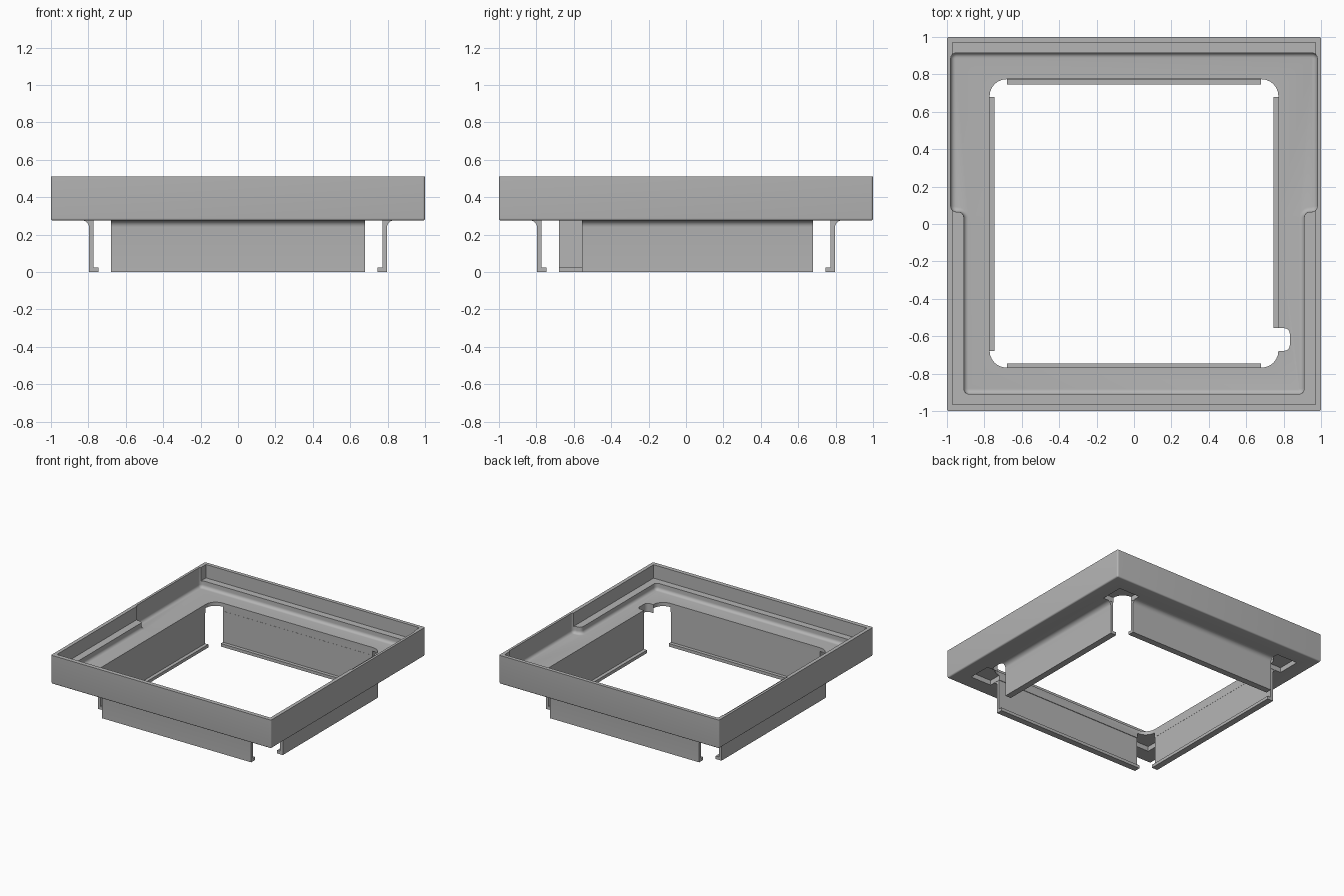
import bpy, bmesh, math

if "Cube" in bpy.data.objects:
    bpy.data.objects.remove(bpy.data.objects["Cube"])

grey = bpy.data.materials.new("plain grey")
grey.use_nodes = True
GREY = (0.46, 0.46, 0.46, 1)
grey.diffuse_color = GREY
grey.node_tree.nodes["Principled BSDF"].inputs["Base Color"].default_value = GREY


def prism(name, points, z0, z1, corner=0.0, bottom=0.0):
    """Extrude an outline upward, rounding its corners and its bottom rim."""
    bm = bmesh.new()
    base = bm.faces.new([bm.verts.new((x, y, z0)) for x, y in points])
    top = bmesh.ops.extrude_face_region(bm, geom=[base])["geom"]
    bmesh.ops.translate(bm, vec=(0, 0, z1 - z0),
                        verts=[v for v in top if isinstance(v, bmesh.types.BMVert)])
    bmesh.ops.recalc_face_normals(bm, faces=bm.faces)
    if corner:
        edges = [e for e in bm.edges if abs(e.verts[0].co.z - e.verts[1].co.z) > 0.01]
        bmesh.ops.bevel(bm, geom=edges, offset=corner, segments=6,
                        profile=0.5, affect='EDGES')
    if bottom:
        edges = [e for e in bm.edges if all(abs(v.co.z - z0) < 1e-4 for v in e.verts)]
        bmesh.ops.bevel(bm, geom=edges, offset=bottom, segments=5,
                        profile=0.5, affect='EDGES')
    mesh = bpy.data.meshes.new(name)
    bm.to_mesh(mesh)
    bm.free()
    mesh.materials.append(grey)
    obj = bpy.data.objects.new(name, mesh)
    bpy.context.collection.objects.link(obj)
    return obj


def rect(x0, x1, y0, y1):
    return [(x0, y0), (x1, y0), (x1, y1), (x0, y1)]


def cut(target, cutter):
    """Subtract the cutter, keep the result and drop the cutter."""
    mod = target.modifiers.new("cut", 'BOOLEAN')
    mod.operation = 'DIFFERENCE'
    mod.solver = 'EXACT'
    mod.object = cutter
    graph = bpy.context.evaluated_depsgraph_get()
    mesh = bpy.data.meshes.new_from_object(target.evaluated_get(graph))
    target.modifiers.clear()
    target.data = mesh
    bpy.data.objects.remove(cutter)


def smooth(obj):
    bpy.ops.object.select_all(action='DESELECT')
    obj.select_set(True)
    bpy.context.view_layer.objects.active = obj
    bpy.ops.object.shade_smooth_by_angle(angle=math.radians(30))


TOP, LEDGE, FLOOR, UNDER = 0.51, 0.40, 0.345, 0.275

# Tray body with rounded lower rim
tray = prism("tray_frame", rect(-1, 1, -1, 1), UNDER, TOP, corner=0.012, bottom=0.0)
rim = tray.modifiers.new("rim", 'BEVEL')
rim.limit_method = 'WEIGHT'
rim.width, rim.segments = 0.03, 5
weights = tray.data.attributes.new("bevel_weight_edge", 'FLOAT', 'EDGE')
for e in tray.data.edges:
    if all(tray.data.vertices[v].co.z < UNDER + 0.001 for v in e.vertices):
        weights.data[e.index].value = 1.0
graph = bpy.context.evaluated_depsgraph_get()
beveled = bpy.data.meshes.new_from_object(tray.evaluated_get(graph))
tray.modifiers.clear()
tray.data = beveled

# Upper recess that leaves the ledge
cut(tray, prism("ledge_cutter", rect(-0.97, 0.97, -0.965, 0.97), LEDGE, 0.6))

# Main cavity, wider behind the side ledges
cavity = [(-0.91, -0.91), (0.91, -0.91), (0.91, 0.065), (0.98, 0.065),
          (0.98, 0.915), (-0.98, 0.915), (-0.98, 0.065), (-0.91, 0.065)]
cut(tray, prism("cavity_cutter", cavity, FLOOR, 0.62, corner=0.03, bottom=0.025))

# Central opening and side notch
cut(tray, prism("opening_cutter", rect(-0.772, 0.772, -0.768, 0.774), 0.2, 0.5, corner=0.09))
cut(tray, prism("notch_cutter", rect(0.70, 0.833, -0.678, -0.557), 0.2, 0.5, corner=0.03))

# Shallow pockets under the four corners
for sx in (-1, 1):
    for sy in (-1, 1):
        xs, ys = sorted((sx * 0.68, sx * 0.87)), sorted((sy * 0.68, sy * 0.87))
        cut(tray, prism("pocket_cutter", rect(*xs, *ys), 0.2, 0.315))
smooth(tray)


# Skirt cross-section: distance from centre and height, with lip and flare
section = [(0.797, 0), (0.745, 0), (0.745, 0.025), (0.773, 0.025), (0.773, 0.28), (0.832, 0.28)]
section += [(0.832 - 0.035 * math.sin(a), 0.24 + 0.035 * math.cos(a))
            for a in [i * math.pi / 12 for i in range(7)]]


def skirt(name, start, end, turn):
    """Sweep the section along one side of the opening."""
    obj = prism(name, section, start, end)
    c, s = round(math.cos(turn)), round(math.sin(turn))
    for v in obj.data.vertices:
        d, h, t = v.co
        v.co = (c * d - s * t, s * d + c * t, h)
    bm = bmesh.new()
    bm.from_mesh(obj.data)
    bmesh.ops.recalc_face_normals(bm, faces=bm.faces)
    bm.to_mesh(obj.data)
    bm.free()
    smooth(obj)


# The left skirt stops short at the notch
for i, (name, start) in enumerate([("left_skirt", -0.557), ("back_skirt", -0.678),
                                   ("right_skirt", -0.678), ("front_skirt", -0.678)]):
    skirt(name, start, 0.678, i * math.pi / 2)
